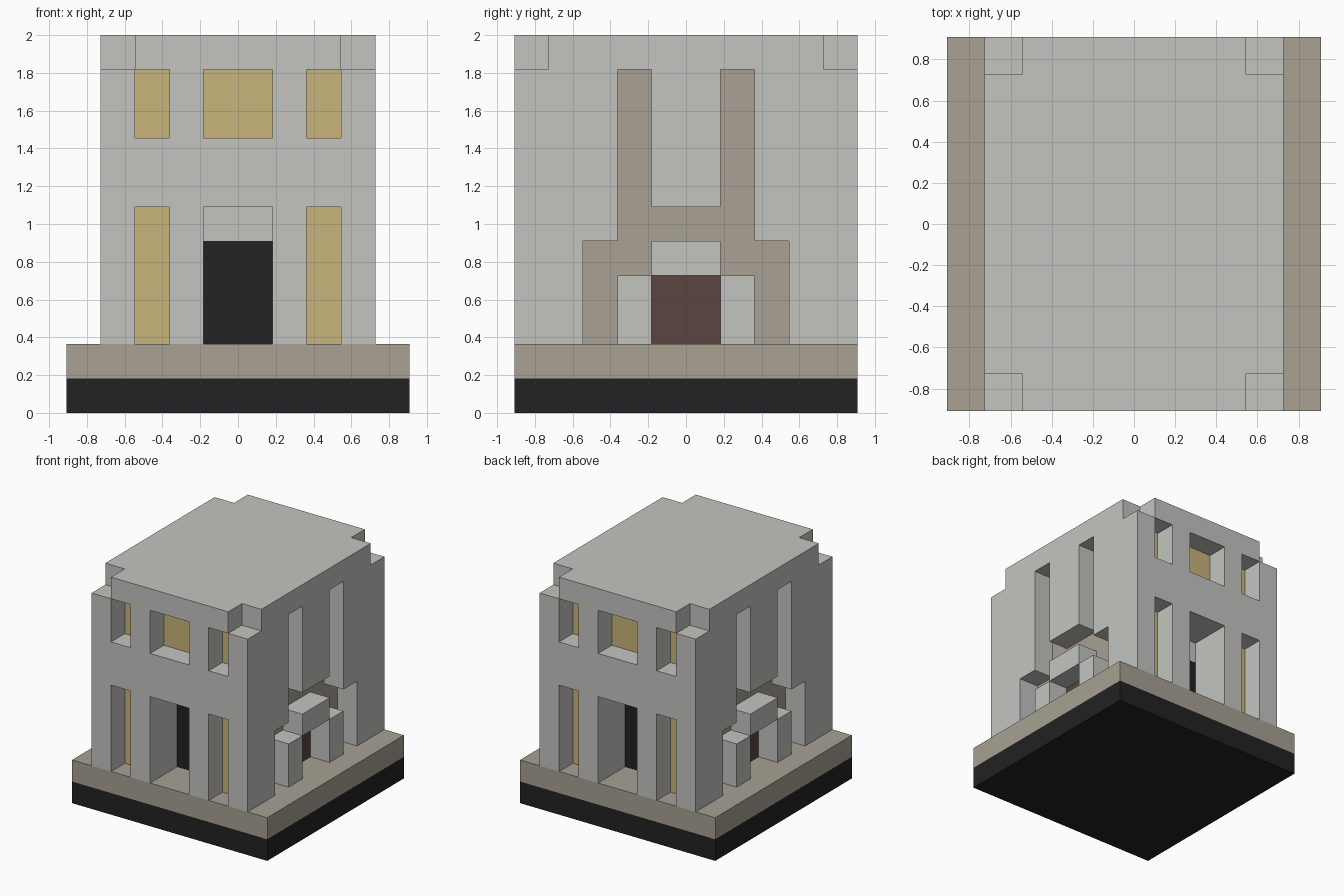
import bpy, bmesh

if "Cube" in bpy.data.objects:
    bpy.data.objects.remove(bpy.data.objects["Cube"])

U = 2 / 11  # building module: the model is 10 x 10 x 11 modules


def material(name, hex_code):
    def lin(c):
        c /= 255
        return c / 12.92 if c <= 0.04045 else ((c + 0.055) / 1.055) ** 2.4
    m = bpy.data.materials.new(name)
    rgb = [lin(int(hex_code[i:i + 2], 16)) for i in (0, 2, 4)]
    m.diffuse_color = (*rgb, 1)
    m.use_nodes = True
    m.node_tree.nodes["Principled BSDF"].inputs["Base Color"].default_value = m.diffuse_color
    return m


STONE = material("pale grey stone", "C3C5C0")
TAN = material("tan stone", "A8A193")
GLASS = material("yellow window", "C8B57B")
BLACK = material("black", "222222")
BROWN = material("brown door", "5A453F")


def add_prism(bm, profile, place, a, b):
    """Closed prism: 2D profile placed at depths a and b."""
    rings = [[bm.verts.new([c * U for c in place(p, q, d)]) for p, q in profile] for d in (a, b)]
    bm.faces.new(rings[0])
    bm.faces.new(rings[1][::-1])
    n = len(profile)
    for i in range(n):
        j = (i + 1) % n
        bm.faces.new((rings[0][j], rings[0][i], rings[1][i], rings[1][j]))


def add_box(bm, x, y, z):
    profile = [(x[0], y[0]), (x[1], y[0]), (x[1], y[1]), (x[0], y[1])]
    add_prism(bm, profile, lambda p, q, d: (p, q, d), z[0], z[1])


def finish(name, bm, *mats):
    bmesh.ops.recalc_face_normals(bm, faces=bm.faces)
    me = bpy.data.meshes.new(name)
    bm.to_mesh(me)
    bm.free()
    for m in mats:
        me.materials.append(m)
    ob = bpy.data.objects.new(name, me)
    bpy.context.collection.objects.link(ob)
    return ob


def box(name, mat, x, y, z):
    bm = bmesh.new()
    add_box(bm, x, y, z)
    return finish(name, bm, mat)


def span(s, a, b):
    return sorted((s * a, s * b))


# Two-step plinth
box("plinth_bottom", BLACK, (-5, 5), (-5, 5), (0, 1))
box("plinth_top", TAN, (-5, 5), (-5, 5), (1, 2))

# Main block
body = box("building_body", STONE, (-4, 4), (-5, 5), (2, 11))

# Cutter with every opening on all four sides
bm = bmesh.new()
arch = [(-3, 1.5), (3, 1.5), (3, 5), (2, 5), (2, 10), (1, 10),
        (1, 6), (-1, 6), (-1, 10), (-2, 10), (-2, 5), (-3, 5)]
for s in (-1, 1):
    depth1 = span(s, 4, 6)
    for x in ((-3, -2), (2, 3)):
        add_box(bm, x, depth1, (1.5, 6))           # tall ground floor windows
        add_box(bm, x, depth1, (8, 10))            # upper side windows
    add_box(bm, (-1, 1), depth1, (8, 10))          # upper middle window
    add_box(bm, (-1, 1), span(s, 3, 6), (1.5, 6))  # deep entrance
    add_prism(bm, arch, lambda p, q, d: (d, p, q), *span(s, 3, 6))  # side recess
    for t in (-1, 1):
        add_box(bm, span(t, 3, 5), span(s, 4, 6), (10, 12))  # notched roof corners
cutter = finish("opening_cutter", bm)
cutter.hide_render = True

mod = body.modifiers.new("openings", "BOOLEAN")
mod.operation = "DIFFERENCE"
mod.solver = "EXACT"
mod.object = cutter
bpy.context.view_layer.objects.active = body
bpy.ops.object.modifier_apply(modifier=mod.name)
bpy.data.objects.remove(cutter)

# Colour the backs of windows and side recesses
me = body.data
me.materials.clear()
for m in (STONE, GLASS, TAN):
    me.materials.append(m)
for f in me.polygons:
    c, n = f.center / U, f.normal
    f.material_index = 0
    if abs(n.y) > 0.9 and abs(abs(c.y) - 4) < 0.05 and c.z < 10:
        f.material_index = 1
    elif abs(n.x) > 0.9 and abs(abs(c.x) - 3) < 0.05 and c.z < 10 and abs(c.y) < 3:
        f.material_index = 2

# Doors and side porches
for s, end, side in ((-1, "front", "left"), (1, "back", "right")):
    box(end + "_door", BLACK, (-1, 1), span(s, 2.99, 3.02), (2, 5))
    box(side + "_door", BROWN, (span(s, 2.99, 3.02)), (-1, 1), (2, 4))
    box(side + "_porch_lintel", STONE, span(s, 3, 4), (-1, 1), (4, 5))
    for t in (-1, 1):
        box(side + "_porch_post", STONE, span(s, 3, 4), span(t, 1, 2), (2, 4))
